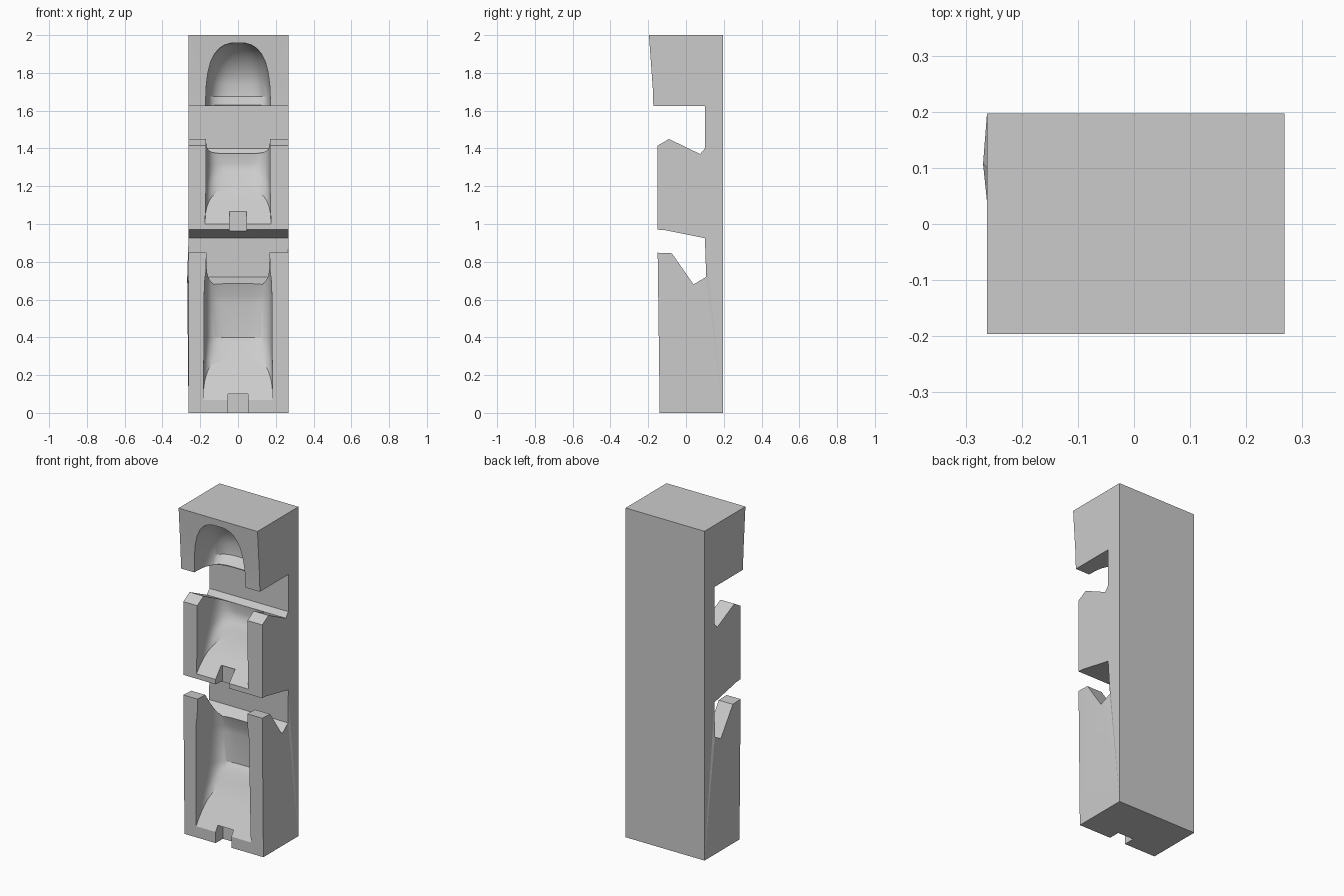
import bpy, bmesh, math

if "Cube" in bpy.data.objects:
    bpy.data.objects.remove(bpy.data.objects["Cube"])

grey = bpy.data.materials.new("plain_grey")
grey.use_nodes = True
colour = (0.6, 0.6, 0.6, 1)
grey.diffuse_color = colour
grey.node_tree.nodes["Principled BSDF"].inputs["Base Color"].default_value = colour


def make_object(name, bm):
    bmesh.ops.recalc_face_normals(bm, faces=bm.faces)
    mesh = bpy.data.meshes.new(name)
    bm.to_mesh(mesh)
    bm.free()
    mesh.materials.append(grey)
    obj = bpy.data.objects.new(name, mesh)
    bpy.context.collection.objects.link(obj)
    return obj


def loft(bm, rings):
    """Skin closed rings of points and cap both ends with triangles."""
    rows = [[bm.verts.new(p) for p in ring] for ring in rings]
    for a, b in zip(rows, rows[1:]):
        for i in range(len(a)):
            j = (i + 1) % len(a)
            bm.faces.new((a[i], a[j], b[j], b[i]))
    caps = [bm.faces.new(rows[0]), bm.faces.new(rows[-1])]
    bm.normal_update()
    bmesh.ops.triangulate(bm, faces=caps)
    return rows


def trough_ring(z, width, floor, power, slope, front, steps=28):
    """U-shaped section open to the front, tilted upwards to the back by slope."""
    pts = [(width, front - 0.2)]
    for i in range(steps + 1):
        a = math.pi * i / steps
        c, s = math.cos(a), max(math.sin(a), 0)
        if i == steps:
            s = 0
        x = math.copysign(width * abs(c) ** (2 / power), c)
        pts.append((x, front + (floor - front) * s ** (2 / power)))
    pts.append((-width, front - 0.2))
    return [(x, y, z + slope * (y - front)) for x, y in pts]


def trough(name, front, stations):
    bm = bmesh.new()
    loft(bm, [trough_ring(*s, front) for s in stations])
    return make_object(name, bm)


def notch(name, half, z0, z1, back):
    bm = bmesh.new()
    loft(bm, [[(-half, -0.3, z), (half, -0.3, z), (half, back, z), (-half, back, z)]
              for z in (z0, z1)])
    return make_object(name, bm)


# Block: side profile (y, z) extruded across x
profile = [(-0.196, 2), (-0.176, 1.72), (-0.173, 1.625), (0.1, 1.625), (0.1, 1.4),
           (0.075, 1.37), (-0.09, 1.45), (-0.15, 1.415), (-0.15, 0.97),
           (-0.11, 0.967), (0.1, 0.925), (0.107, 0.72), (0.04, 0.68),
           (-0.075, 0.845), (-0.15, 0.848), (-0.139, 0), (0.197, 0), (0.197, 2)]
bm = bmesh.new()
rows = loft(bm, [[(x, y, z) for y, z in profile] for x in (-0.262, 0.268)])
for row in rows:
    row[11].co.x -= 0.007      # slightly skewed notch corner
block = make_object("recessed_block", bm)

# Recess cutters: (height, half width, floor y, squareness, slope)
cutters = [
    trough("upper_recess", -0.2, [
        (1.58, 0.174, 0.0, 3.5, 0), (1.63, 0.173, 0.0, 3.5, 0),
        (1.675, 0.171, 0.045, 3.5, 0), (1.74, 0.168, 0.05, 3.2, 0),
        (1.8, 0.16, 0.035, 3, 0), (1.86, 0.145, 0.0, 2.7, 0),
        (1.9, 0.125, -0.035, 2.5, 0), (1.93, 0.1, -0.075, 2.3, 0),
        (1.948, 0.072, -0.11, 2.2, 0), (1.957, 0.04, -0.15, 2, 0)]),
    trough("middle_recess", -0.15, [
        (1.0, 0.174, 0.015, 2.6, 1.18), (1.02, 0.174, 0.03, 2.6, 1.18),
        (1.1, 0.172, 0.055, 3, 0.8), (1.2, 0.17, 0.07, 3.6, 0.4),
        (1.32, 0.17, 0.075, 4.2, 0), (1.36, 0.17, 0.07, 5, 0),
        (1.5, 0.168, 0.065, 6, 0)]),
    trough("lower_recess", -0.145, [
        (0.06, 0.184, 0.025, 2.6, 1.5), (0.1, 0.184, 0.045, 2.8, 1.4),
        (0.22, 0.182, 0.065, 3.2, 0.8), (0.4, 0.18, 0.075, 3.8, 0),
        (0.58, 0.18, 0.075, 4.4, 0), (0.62, 0.179, 0.068, 5, 0),
        (0.69, 0.178, 0.045, 5, 0), (0.75, 0.17, 0.035, 6, 0),
        (0.89, 0.166, 0.03, 6, 0)]),
    notch("middle_notch", 0.046, 0.9, 1.065, -0.085),
    notch("lower_notch", 0.053, -0.1, 0.1, -0.07),
]

bpy.ops.object.select_all(action="DESELECT")
block.select_set(True)
bpy.context.view_layer.objects.active = block
for cutter in cutters:
    cutter.hide_render = True
    mod = block.modifiers.new(cutter.name, "BOOLEAN")
    mod.operation = "DIFFERENCE"
    mod.solver = "EXACT"
    mod.object = cutter
    bpy.ops.object.modifier_apply(modifier=mod.name)
    bpy.data.objects.remove(cutter)

bpy.ops.object.shade_smooth_by_angle(angle=math.radians(25))
